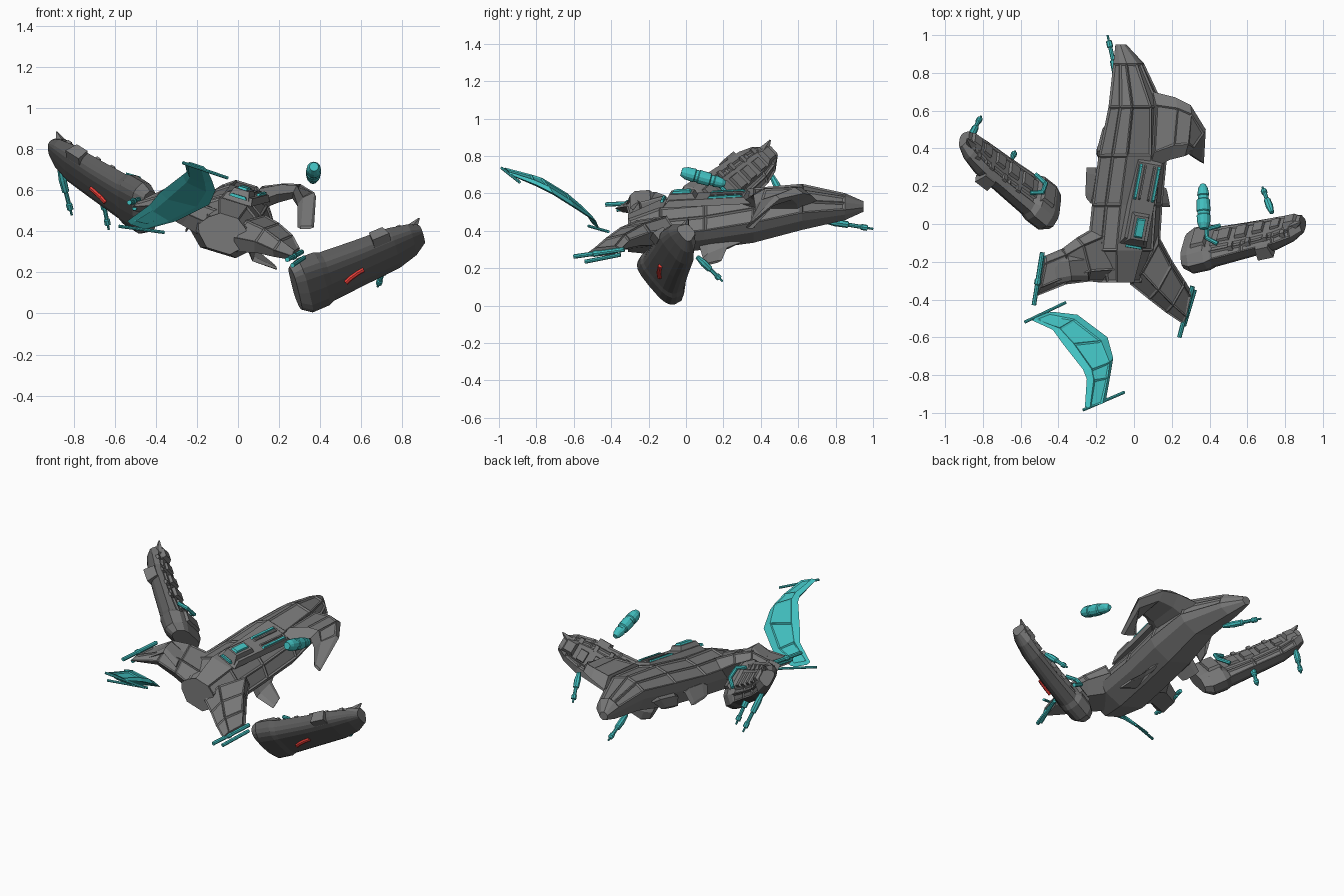
import bpy, bmesh, math
from mathutils import Vector, Matrix

if "Cube" in bpy.data.objects:
    bpy.data.objects.remove(bpy.data.objects["Cube"])

def material(name, color):
    m = bpy.data.materials.new(name)
    m.diffuse_color = color
    m.use_nodes = True
    m.node_tree.nodes["Principled BSDF"].inputs["Base Color"].default_value = m.diffuse_color
    return m

GREY = material("grey", (0.19, 0.19, 0.19, 1))
DARK = material("dark_grey", (0.105, 0.105, 0.105, 1))
TEAL = material("teal", (0.055, 0.53, 0.53, 1))
RED = material("red", (0.85, 0.05, 0.04, 1))

def loft(name, rings, mat=GREY, matrix=None, panel=None, depth=-0.008, inset=0.014, dark=None):
    """Skin closed rings, cap both ends, optionally recess or darken the chosen quads."""
    bm = bmesh.new()
    rows = [[bm.verts.new(p) for p in r] for r in rings]
    n = len(rows[0])
    picked = []
    for i in range(len(rows) - 1):
        for j in range(n):
            k = (j + 1) % n
            f = bm.faces.new((rows[i][j], rows[i][k], rows[i + 1][k], rows[i + 1][j]))
            f.material_index = 1 if dark and dark(i, j) else 0
            if panel and panel(i, j):
                picked.append(f)
    bm.faces.new(rows[0][::-1])
    bm.faces.new(rows[-1])
    bmesh.ops.recalc_face_normals(bm, faces=bm.faces[:])
    if picked:
        bmesh.ops.inset_individual(bm, faces=picked, thickness=inset, depth=depth)
    if matrix:
        bm.transform(matrix)
    me = bpy.data.meshes.new(name)
    bm.to_mesh(me)
    bm.free()
    me.materials.append(mat)
    if dark:
        me.materials.append(DARK)
    ob = bpy.data.objects.new(name, me)
    bpy.context.collection.objects.link(ob)
    return ob

def blade(name, stations, normal, mat=GREY, panel=None):
    """Wing-like slab: each station is (leading point, trailing point, half thickness)."""
    nv = Vector(normal).normalized()
    rings = []
    for a, b, t in stations:
        a, b = Vector(a), Vector(b)
        p, q = a.lerp(b, .2), a.lerp(b, .8)
        e = nv * t
        rings.append([a, p + e, q + e, b, q - e, p - e])
    return loft(name, rings, mat, None, panel, -0.006, 0.012)

def rod(name, a, b, profile, mat=TEAL, sides=8, matrix=None):
    """Turned part from a to b; profile is (fraction, radius) pairs."""
    a, b = Vector(a), Vector(b)
    q = (b - a).to_track_quat('Z', 'Y')
    rings = [[a.lerp(b, f) + q @ Vector((r * math.cos(t), r * math.sin(t), 0))
              for t in (2 * math.pi * k / sides for k in range(sides))] for f, r in profile]
    return loft(name, rings, mat, matrix)

def box(name, c, size, matrix, mat=GREY, taper=0.8):
    rings = [[(c[0] + sx * size[0] / 2 * k, c[1] + sy * size[1] / 2 * k, c[2] + z * size[2] / 2)
              for sx, sy in ((-1, -1), (1, -1), (1, 1), (-1, 1))] for z, k in ((-1, 1), (1, taper))]
    return loft(name, rings, mat, matrix)

def tube(name, pts, r, mat, matrix=None):
    for i in range(len(pts) - 1):
        rod(f"{name}_{i}", pts[i], pts[i + 1], [(-.04, r), (1.04, r)], mat, 8, matrix)

GUN = [(0, .012), (.25, .02), (.5, .018), (.52, .011), (.75, .011), (.77, .016), (.88, .016), (.9, .006), (1, .006)]
THIN = [(0, .008), (1, .008)]

# Main hull, rolled so that its right side hangs low
roll = math.radians(17)
U = Vector((math.cos(roll), 0, -math.sin(roll)))
V = Vector((math.sin(roll), 0, math.cos(roll)))
SECTION = [(.35, 1), (.72, .62), (1, .1), (.9, -.35), (.45, -1),
           (-.45, -1), (-.9, -.35), (-1, .1), (-.72, .62), (-.35, 1)]
HULL = [(-.31, -.07, .39, .13, .09), (-.14, -.06, .42, .20, .13), (.1, -.04, .445, .195, .125),
        (.36, -.01, .485, .19, .13), (.62, .01, .53, .155, .11), (.85, -.03, .53, .085, .065),
        (.95, -.07, .53, .03, .025)]
loft("hull", [[Vector((cx, y, cz)) + U * (u * w) + V * (v * h) for u, v in SECTION]
              for y, cx, cz, w, h in HULL],
     panel=lambda i, j: j in (0, 1, 7, 8) and i < 5 or j == 9 and i in (3, 4))

# Spine deck, dome and light strips
deck = Matrix.Translation((.04, .1, .57)) @ Matrix.Rotation(math.radians(-10), 4, 'Z') @ \
    Matrix.Rotation(roll, 4, 'Y') @ Matrix.Rotation(math.radians(3), 4, 'X')
box("spine_deck", (0, .02, 0), (.15, .48, .035), deck, taper=.85)
box("dome_base", (0, -.12, .02), (.11, .18, .05), deck, taper=.7)
box("dome_window", (0, -.12, .048), (.05, .11, .016), deck, TEAL)
for s in (-1, 1):
    box("spine_light", (s * .05, .12, .018), (.016, .21, .02), deck, TEAL)
    box("deck_rail", (s * .025, .12, .016), (.012, .21, .02), deck)
box("front_light", (0, -.225, .012), (.09, .015, .015), deck, TEAL)

# Swept front arms
blade("left_arm", [((-.08, -.31, .41), (-.18, .0, .47), .08), ((-.24, -.305, .48), (-.30, -.07, .54), .065),
                   ((-.36, -.32, .53), (-.38, -.13, .57), .05), ((-.51, -.38, .52), (-.475, -.17, .53), .025)],
      (.35, .1, .9), panel=lambda i, j: j in (0, 1, 2))
blade("right_arm", [((-.02, -.32, .37), (.13, -.06, .41), .085), ((.08, -.40, .35), (.20, -.19, .39), .065),
                    ((.17, -.47, .31), (.27, -.30, .35), .045), ((.26, -.53, .28), (.30, -.35, .30), .025)],
      (.35, .1, .9), panel=lambda i, j: j in (0, 1, 2))
# Raised cowl on the left arm
blade("left_arm_cowl", [((-.24, -.3, .52), (-.26, -.16, .55), .02), ((-.33, -.3, .59), (-.35, -.17, .60), .02),
                        ((-.42, -.32, .54), (-.42, -.17, .55), .015)], (.1, 0, 1))

# Arm tip guns
for n, a, b in (("left", (-.485, -.15, .555), (-.53, -.43, .54)), ("right", (.31, -.33, .30), (.24, -.60, .262))):
    rod(n + "_tip_gun", a, b, [(0, .013), (.5, .013), (.52, .017), (.6, .017), (.62, .012), (1, .012)])
    rod(n + "_tip_rod", Vector(a) + Vector((.012, -.02, -.028)), Vector(b) + Vector((.025, .06, -.028)),
        [(0, .011), (1, .011)])

# Nose gun
rod("nose_gun", (-.08, .73, .455), (-.14, 1.0, .41), GUN)

# Right rear drooping fin, stub on the left
blade("right_rear_fin", [((.08, .28, .54), (.1, .70, .56), .07), ((.19, .34, .58), (.22, .67, .59), .05),
                         ((.27, .36, .59), (.30, .63, .60), .035), ((.29, .37, .53), (.38, .50, .57), .03),
                         ((.29, .37, .42), (.37, .32, .42), .008)], (.3, .2, .9),
      panel=lambda i, j: j == 1 and i < 3)
blade("left_rear_fin", [((-.12, .33, .50), (-.08, .58, .52), .04), ((-.19, .35, .46), (-.14, .54, .48), .025),
                        ((-.2, .37, .41), (-.16, .48, .42), .01)], (-.7, 0, .7))

# Small side fins
blade("left_side_fin", [((-.15, .09, .45), (-.14, .30, .47), .02), ((-.23, .11, .46), (-.20, .30, .47), .015),
                        ((-.255, .14, .41), (-.25, .30, .40), .008)], (.3, 0, .9))
blade("right_side_fin", [((.05, .07, .32), (.06, .30, .34), .015), ((.07, .09, .255), (.09, .22, .31), .012),
                         ((.19, .09, .215), (.17, .19, .24), .006)], (.4, 0, .9))

# Loose teal wing with rods on its ends
blade("loose_wing", [((-.54, -.51, .45), (-.43, -.465, .415), .012), ((-.43, -.56, .53), (-.30, -.48, .45), .02),
                     ((-.38, -.63, .59), (-.14, -.60, .53), .028), ((-.27, -.77, .675), (-.11, -.71, .60), .028),
                     ((-.25, -.82, .69), (-.125, -.80, .645), .024), ((-.26, -.97, .735), (-.15, -.94, .70), .012)],
      (.45, -.35, .75), TEAL, lambda i, j: j == 1)
rod("loose_wing_rod", (-.58, -.52, .425), (-.36, -.415, .395), THIN)
rod("loose_wing_rod", (-.27, -.985, .735), (-.05, -.89, .66), THIN)

# Loose engine capsule
rod("engine_capsule", (.37, -.025, .715), (.365, .21, .65),
    [(0, .022), (.12, .034), (.3, .037), (.32, .033), (.38, .033), (.4, .037), (.65, .035),
     (.67, .028), (.74, .028), (.76, .032), (.92, .025), (1, .014)], sides=12)

# Pods: local x runs inner to outer end, y across, z out of the panelled top
POD = [(-.045, .13, .06, .04), (0, .16, .09, .055), (.09, .155, .095, .06), (.12, .14, .09, .035),
       (.3, .125, .085, .025), (.48, .115, .075, .03), (.58, .09, .055, .04), (.64, .05, .03, .045)]

def pod(side, inner, axis, normal, m):
    a = Vector(axis).normalized()
    w = Vector(normal).cross(a).normalized()
    n = a.cross(w)
    M = Matrix((a, w, n)).transposed().to_4x4()
    M.translation = inner
    rings = []
    for s, hw, down, up in POD:
        # flattened half ellipse below, chamfered deck above
        arc = [(s, hw * math.copysign(abs(math.cos(t)) ** .6, math.cos(t)), -down * abs(math.sin(t)) ** .6)
               for t in (math.pi * k / 10 for k in range(11))]
        rings.append(arc + [(s, -hw * .72, up * .8), (s, -hw * .45, up), (s, hw * .45, up), (s, hw * .72, up * .8)])
    loft(side + "_pod", rings, GREY, M, lambda i, j: j in (10, 11, 13) and i in (3, 4, 5),
         dark=lambda i, j: i > 0 and j < 10)
    for i in range(4):  # raised window frames
        x = .19 + i * .1
        f = 1 - i * .08
        box(side + "_pod_panel", (x, m * .01, .032), (.075 * f, .10 * f, .025), M, taper=.85)
        box(side + "_pod_rib", (x + .05, -m * .08 * f, .016), (.03, .05, .03), M)
    box(side + "_pod_shoulder", (.06, 0, .055), (.09, .17, .035), M)
    box(side + "_pod_bump", (.42, -m * .115, -.035), (.09, .05, .07), M)
    box(side + "_pod_tail", (.58, 0, .042), (.09, .10, .035), M, taper=.6)
    rod(side + "_pod_horn", (.60, m * -.03, .025), (.66, m * -.05, .055), [(0, .03), (1, .004)], GREY, 5, M)
    tube(side + "_pod_pipe", [(.17, -m * .07, .045), (.12, -m * .05, .08), (.11, m * .02, .085),
                              (.16, m * .07, .055)], .012, TEAL, M)
    # curved red stripe on the underside
    tube(side + "_pod_stripe", [(.19, m * .025, -.09), (.22, m * .01, -.09), (.26, 0, -.088),
                                (.29, -m * .003, -.086)], .013, RED, M)

pod("right", (.315, -.125, .147), (.9, .19, .375), (-.38, .76, .54), 1)
pod("left", (-.45, .1, .525), (-.71, .545, .446), (.7, .47, .54), -1)

# Pod guns
rod("left_pod_outer_gun", (-.87, .45, .71), (-.81, .57, .48), GUN)
rod("left_pod_inner_gun", (-.67, .28, .61), (-.63, .385, .41), GUN)
rod("right_pod_gun", (.73, .06, .26), (.68, .195, .13), GUN)
